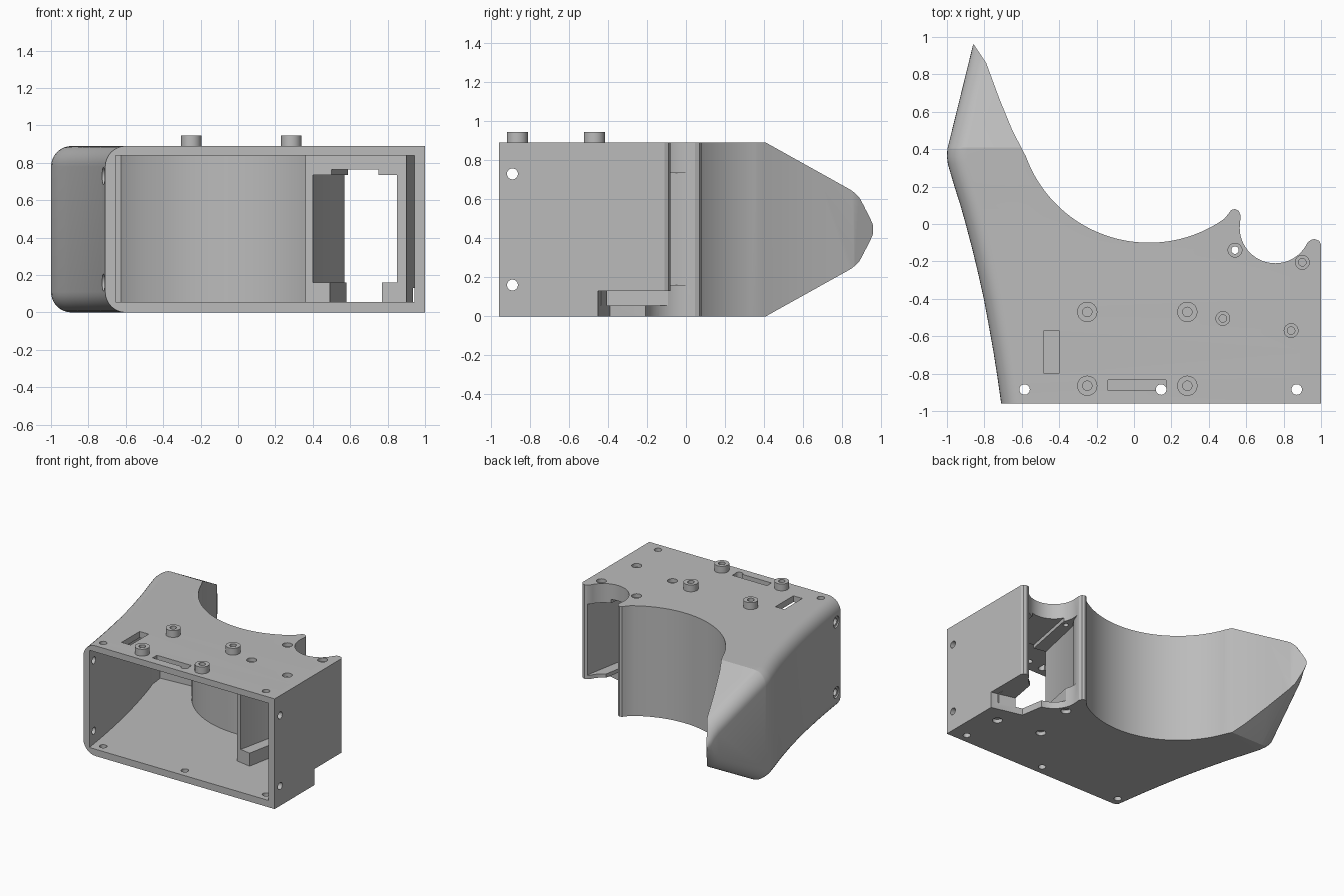
import bpy, bmesh, math
from mathutils import Vector

cube = bpy.data.objects.get("Cube")
if cube:
    bpy.data.objects.remove(cube, do_unlink=True)

grey = bpy.data.materials.new("plain grey")
grey.use_nodes = True
grey.diffuse_color = (0.5, 0.5, 0.5, 1)
grey.node_tree.nodes["Principled BSDF"].inputs["Base Color"].default_value = (0.5, 0.5, 0.5, 1)

H, WALL, MID = 0.89, 0.055, 0.445


def loft(name, sections):
    """Closed solid through matching rings of points."""
    bm = bmesh.new()
    rings = [[bm.verts.new(p) for p in s] for s in sections]
    n = len(rings[0])
    for a, b in zip(rings, rings[1:]):
        for i in range(n):
            j = (i + 1) % n
            bm.faces.new((a[i], a[j], b[j], b[i]))
    bm.faces.new(rings[0])
    bm.faces.new(rings[-1])
    bmesh.ops.recalc_face_normals(bm, faces=bm.faces)
    mesh = bpy.data.meshes.new(name)
    bm.to_mesh(mesh)
    bm.free()
    ob = bpy.data.objects.new(name, mesh)
    bpy.context.collection.objects.link(ob)
    return ob


def prism(name, pts, z0, z1):
    return loft(name, [[(x, y, z) for x, y in pts] for z in (z0, z1)])


def box(name, x0, x1, y0, y1, z0, z1):
    return prism(name, [(x0, y0), (x1, y0), (x1, y1), (x0, y1)], z0, z1)


def rod(name, start, axis, length, r, n=32):
    """Cylinder along x or z from a start point."""
    start = Vector(start)
    rings = []
    for d in (0, length):
        ring = []
        for i in range(n):
            a = 2 * math.pi * i / n
            c, s = r * math.cos(a), r * math.sin(a)
            ring.append(start + (Vector((c, s, d)) if axis == "z" else Vector((d, c, s))))
        rings.append(ring)
    return loft(name, rings)


def arc(cx, cy, r, a0, a1, n):
    return [(cx + r * math.cos(math.radians(a0 + (a1 - a0) * i / n)),
             cy + r * math.sin(math.radians(a0 + (a1 - a0) * i / n))) for i in range(n + 1)]


def combine(ob, other, op="DIFFERENCE"):
    """Apply a boolean, then drop the helper."""
    mod = ob.modifiers.new("bool", "BOOLEAN")
    mod.operation, mod.object, mod.solver = op, other, "EXACT"
    deps = bpy.context.evaluated_depsgraph_get()
    mesh = bpy.data.meshes.new_from_object(ob.evaluated_get(deps))
    ob.modifiers.clear()
    ob.data = mesh
    bpy.data.objects.remove(other, do_unlink=True)


def lerp(table, y):
    for (y0, v0), (y1, v1) in zip(table, table[1:]):
        if y <= y1:
            return v0 + (v1 - v0) * max(0, y - y0) / (y1 - y0)
    return table[-1][1]


# Left flank and half height, both along the depth
flank = [(-0.96, -0.71), (-0.82, -0.73), (-0.68, -0.752), (-0.54, -0.777), (-0.4, -0.803),
         (-0.27, -0.832), (-0.14, -0.863), (0, -0.9), (0.1, -0.928), (0.2, -0.96),
         (0.32, -0.995), (0.36, -1.0), (0.4, -0.998), (0.96, -0.86)]
half = [(-0.96, MID), (0.41, MID), (0.85, 0.2), (0.89, 0.17), (0.92, 0.13), (0.945, 0.085), (0.96, 0.04)]


def section(y):
    x, h = lerp(flank, y), lerp(half, y)
    r = min(0.11, h * 0.9)
    low = arc(x + r, MID - h + r, r, 270, 180, 8)
    high = arc(x + r, MID + h - r, r, 180, 90, 8)
    return [(px, y, pz) for px, pz in [(1, MID - h)] + low + high + [(1, MID + h)]]


# Body: rounded, tapered loft trimmed by the plan outline
body = loft("housing", [section(y) for y in sorted({t[0] for t in flank + half})])
outline = [(-1.2, -1.1), (1.1, -1.1), (1.1, -0.2), (1.0, -0.11), (0.99, -0.09), (0.965, -0.08), (0.945, -0.085)]
outline += arc(0.755, -0.02, 0.19, -25, -180, 24)
outline += [(0.57, 0.045), (0.56, 0.07), (0.54, 0.08), (0.52, 0.075), (0.505, 0.055)]
outline += arc(0.08, 0.6, 0.7, -55, -160, 44)
outline += [(-0.65, 0.5), (-0.72, 0.67), (-0.79, 0.86), (-0.86, 0.965), (-0.89, 1.1), (-1.2, 1.1)]
combine(body, prism("trim", outline, -0.2, 1.2), "INTERSECT")

# Main cavity, open at the front, leaving a tilted holder inside
room = [(0.945, -1.1), (0.945, -0.28), (0.6, -0.26)]
room += arc(0.08, 0.6, 0.75, -62, -160, 36)
room += [(-0.92, 0.32)]
room += [(x + 0.055, y) for y, x in reversed(flank) if y < 0.3]
room += [(-0.655, -1.1)]
cavity = prism("cavity", room, WALL, H - 0.05)
combine(cavity, prism("holder", [(0.36, -0.53), (0.9, -0.63), (1.0, -0.08), (0.46, 0.1)], -0.1, 1))
combine(body, cavity)

# Tunnel through the holder, its lower slot and its upper relief
combine(body, prism("tunnel", [(0.4, -0.7), (0.4, -0.54), (0.49, -0.12), (0.54, -0.05), (0.6, 0.1),
                               (0.942, 0.1), (0.942, -0.12), (0.85, -0.62), (0.85, -0.7)], 0.16, 0.735))
combine(body, prism("slot", [(0.49, -0.7), (0.49, -0.56), (0.59, -0.04), (0.6, 0.1),
                             (0.86, 0.1), (0.86, -0.1), (0.77, -0.6), (0.77, -0.7)], WALL, 0.3))
combine(body, prism("relief", [(0.5, -0.7), (0.5, -0.56), (0.6, -0.04), (0.6, 0.1),
                               (0.86, 0.1), (0.75, -0.6), (0.75, -0.7)], 0.6, 0.765))

# Missing lower corner at the back
combine(body, prism("corner", [(1.1, -0.45), (0.99, -0.45), (0.75, -0.39), (0.72, -0.21), (0.72, 0.1), (1.1, 0.1)],
                    -0.1, 0.13))

# Cable slots in the top plate
combine(body, box("cable_slot", -0.48, -0.4, -0.8, -0.57, 0.7, 1))
combine(body, box("cable_slot", -0.14, 0.17, -0.89, -0.835, 0.7, 1))

# Cover screw holes through both plates
for x in (-0.585, 0.145, 0.87):
    combine(body, rod("hole", (x, -0.885, -0.1), "z", 1.2, 0.028))

# Side screw holes, countersunk on the flank
for z in (0.16, 0.73):
    combine(body, rod("hole", (-1.1, -0.89, z), "x", 2.3, 0.028))
    combine(body, rod("hole", (-1.1, -0.89, z), "x", 0.395, 0.046))

# Holder screw holes, stepped
for x, y in ((0.54, -0.14), (0.9, -0.205), (0.475, -0.505), (0.84, -0.57)):
    combine(body, rod("hole", (x, y, 0.86), "z", 0.2, 0.037))
    combine(body, rod("hole", (x, y, 0.78), "z", 0.2, 0.02))
    if x < 0.88:
        combine(body, rod("hole", (x, y, -0.1), "z", 0.13, 0.037))
combine(body, rod("hole", (0.54, -0.14, -0.1), "z", 1.2, 0.02))

# Standoffs on the top plate
parts = [body]
for x in (-0.25, 0.285):
    for y in (-0.47, -0.865):
        post = rod("standoff", (x, y, H - 0.01), "z", 0.065, 0.054)
        combine(post, rod("hole", (x, y, H), "z", 0.2, 0.025))
        combine(body, rod("hole", (x, y, 0.8), "z", 0.2, 0.025))
        combine(post, rod("hole", (x, y, 0.8), "z", 0.3, 0.025))
        parts.append(post)

for ob in parts:
    ob.data.materials.clear()
    ob.data.materials.append(grey)
    for p in ob.data.polygons:
        p.material_index = 0
    bpy.ops.object.select_all(action="DESELECT")
    ob.select_set(True)
    bpy.context.view_layer.objects.active = ob
    bpy.ops.object.shade_smooth_by_angle(angle=math.radians(25))
